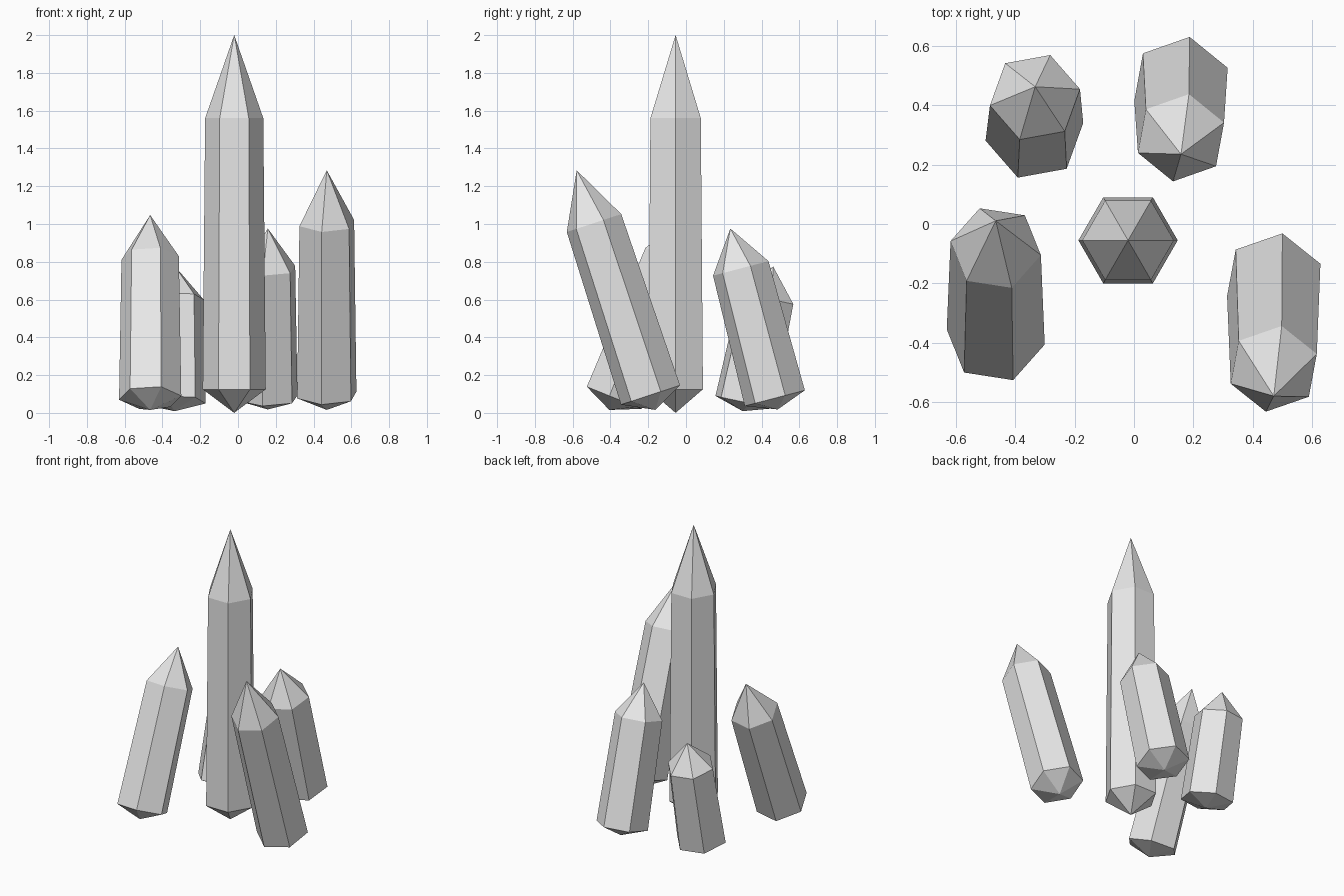
import bpy
import bmesh
from math import cos, sin, radians, tau
from mathutils import Vector, Matrix

cube = bpy.data.objects.get("Cube")
if cube:
    bpy.data.objects.remove(cube, do_unlink=True)

# Single pale mineral colour
COLOUR = (0.8, 0.8, 0.8, 1.0)
mat = bpy.data.materials.new("pale_grey_crystal")
mat.use_nodes = True
mat.diffuse_color = COLOUR
shader = next(n for n in mat.node_tree.nodes if n.type == "BSDF_PRINCIPLED")
shader.inputs["Base Color"].default_value = COLOUR

SIDES = 6
BASE_RADIUS, SHOULDER_RADIUS = 0.167, 0.154
TIP_RATIO, ROOT_RATIO = 0.307, 0.087  # point lengths relative to the shaft


def crystal(name, base, shoulder, turn):
    """Hexagonal shaft from base to shoulder, with a long tip and a short root point."""
    base, shoulder = Vector(base), Vector(shoulder)
    axis = shoulder - base
    length = axis.length
    bm = bmesh.new()

    def ring(radius, z):
        return [bm.verts.new((radius * cos(tau * i / SIDES), radius * sin(tau * i / SIDES), z))
                for i in range(SIDES)]

    root = bm.verts.new((0, 0, -ROOT_RATIO * length))
    low = ring(BASE_RADIUS, 0)
    high = ring(SHOULDER_RADIUS, length)
    tip = bm.verts.new((0, 0, length * (1 + TIP_RATIO)))
    for i in range(SIDES):
        j = (i + 1) % SIDES
        bm.faces.new((root, low[j], low[i]))
        bm.faces.new((low[i], low[j], high[j], high[i]))
        bm.faces.new((high[i], high[j], tip))

    # Turn about its own axis, then lean and place
    lean = Vector((0, 0, 1)).rotation_difference(axis).to_matrix().to_4x4()
    bm.transform(Matrix.Translation(base) @ lean @ Matrix.Rotation(radians(turn), 4, "Z"))
    bmesh.ops.recalc_face_normals(bm, faces=bm.faces[:])
    mesh = bpy.data.meshes.new(name)
    bm.to_mesh(mesh)
    bm.free()
    mesh.materials.append(mat)
    bpy.context.collection.objects.link(bpy.data.objects.new(name, mesh))


# Tall upright crystal and four leaning ones around it
crystal("centre_crystal", (-0.02, -0.055, 0.125), (-0.02, -0.055, 1.56), 0)
crystal("front_left_crystal", (0.47, -0.188, 0.095), (0.47, -0.487, 1.005), 20)
crystal("front_right_crystal", (-0.465, -0.38, 0.08), (-0.465, -0.081, 0.82), -9.5)
crystal("back_left_crystal", (0.158, 0.47, 0.078), (0.158, 0.29, 0.765), 20)
crystal("back_right_crystal", (-0.335, 0.31, 0.057), (-0.333, 0.426, 0.606), 10.5)
